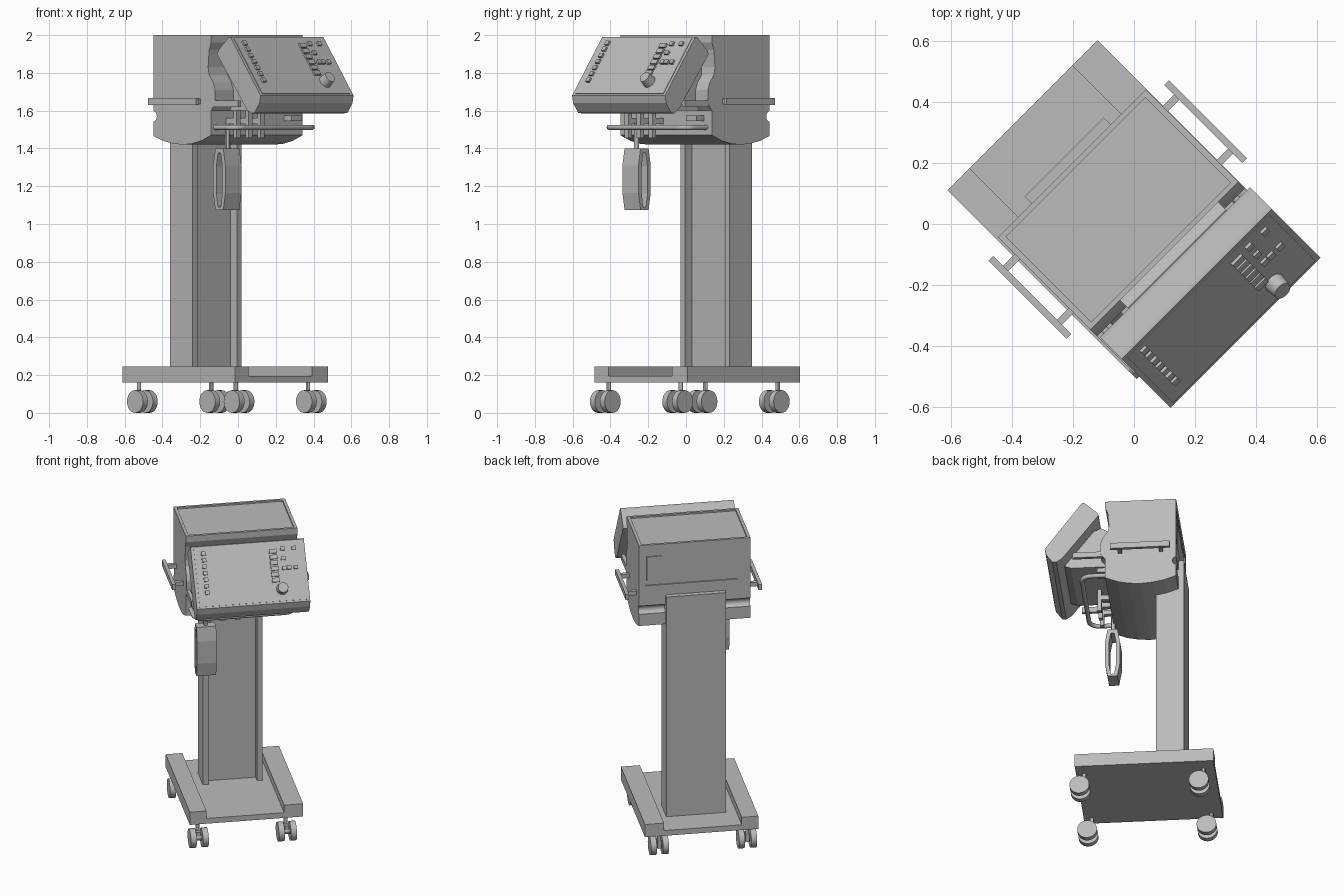
import bpy, bmesh, math
from mathutils import Matrix, Vector

cube = bpy.data.objects.get("Cube")
if cube:
    bpy.data.objects.remove(cube, do_unlink=True)

# The cart is modelled square to the axes and turned by 45 degrees
TURN = Matrix.Rotation(math.radians(45), 4, 'Z')

grey = bpy.data.materials.new("plain_grey")
grey.use_nodes = True
grey.diffuse_color = (0.5, 0.5, 0.5, 1)
grey.node_tree.nodes["Principled BSDF"].inputs["Base Color"].default_value = (0.5, 0.5, 0.5, 1)


def finish(name, bm, smooth=False):
    bmesh.ops.recalc_face_normals(bm, faces=bm.faces[:])
    bm.transform(TURN)
    mesh = bpy.data.meshes.new(name)
    bm.to_mesh(mesh)
    bm.free()
    mesh.materials.append(grey)
    ob = bpy.data.objects.new(name, mesh)
    bpy.context.collection.objects.link(ob)
    if smooth:
        bpy.ops.object.select_all(action='DESELECT')
        ob.select_set(True)
        bpy.context.view_layer.objects.active = ob
        bpy.ops.object.shade_smooth_by_angle(angle=math.radians(30))
    return ob


def box(name, x, y, z, place=Matrix()):
    """Box from three (low, high) ranges."""
    bm = bmesh.new()
    mid = Vector([(a + b) / 2 for a, b in (x, y, z)])
    size = [b - a for a, b in (x, y, z)]
    bmesh.ops.create_cube(bm, size=1, matrix=place @ Matrix.Translation(mid) @ Matrix.Diagonal((*size, 1)))
    return finish(name, bm)


def extrude(name, outline, x0, x1, smooth=False):
    """Side profile of (y, z) points swept from x0 to x1."""
    bm = bmesh.new()
    face = bm.faces.new([bm.verts.new((x0, y, z)) for y, z in outline])
    side = bmesh.ops.extrude_face_region(bm, geom=[face])["geom"]
    verts = [v for v in side if isinstance(v, bmesh.types.BMVert)]
    bmesh.ops.translate(bm, verts=verts, vec=(x1 - x0, 0, 0))
    return finish(name, bm, smooth)


def cylinder(name, r, h, place, r2=None, sides=24):
    bm = bmesh.new()
    bmesh.ops.create_cone(bm, cap_ends=True, segments=sides, radius1=r,
                          radius2=r if r2 is None else r2, depth=h, matrix=place)
    return finish(name, bm, True)


def carve(target, cutter):
    cutter.hide_render = True
    mod = target.modifiers.new("carve", 'BOOLEAN')
    mod.operation = 'DIFFERENCE'
    mod.solver = 'EXACT'
    mod.object = cutter
    bpy.ops.object.select_all(action='DESELECT')
    target.select_set(True)
    bpy.context.view_layer.objects.active = target
    bpy.ops.object.modifier_apply(modifier=mod.name)
    bpy.data.objects.remove(cutter, do_unlink=True)


ACROSS = Matrix.Rotation(math.pi / 2, 4, 'Y')
at = lambda x, y, z: Matrix.Translation((x, y, z))

# Base: floor plate with a raised rail on each side
base = box("base", (-0.354, 0.342), (-0.33, 0.511), (0.16, 0.245))
carve(base, box("base_cut", (-0.252, 0.225), (-0.5, 0.6), (0.195, 0.3)))

# Twin-wheel casters
for end, y in (("front", -0.281), ("back", 0.443)):
    for side, x in (("right", -0.298), ("left", 0.243)):
        name = f"{end}_{side}_caster"
        cylinder(name + "_stem", 0.012, 0.11, at(x, y, 0.11), sides=12)
        cylinder(name + "_axle", 0.02, 0.07, at(x, y - 0.025, 0.062) @ ACROSS, sides=12)
        box(name + "_fork", (x - 0.012, x + 0.012), (y - 0.04, y + 0.012), (0.05, 0.1))
        for n, off in enumerate((-0.037, 0.037)):
            cylinder(f"{name}_wheel_{n + 1}", 0.06, 0.036, at(x + off, y - 0.025, 0.06) @ ACROSS)

# Column: channel with two flanges to the front
box("column", (-0.19, 0.177), (0.2, 0.318), (0.19, 1.66))
for side, x in (("right", -0.19), ("left", 0.143)):
    box(f"column_{side}_flange", (x, x + 0.034), (0.149, 0.2), (0.19, 1.45))

# Main housing with a bowed underside and a stepped front
housing = extrude("housing", [
    (0.285, 2.0), (0.285, 1.465), (0.215, 1.44), (0.145, 1.426), (0.07, 1.42), (0, 1.425),
    (-0.07, 1.44), (-0.145, 1.47), (-0.145, 1.6), (-0.175, 1.64), (-0.175, 1.71),
    (-0.16, 1.75), (-0.13, 1.79), (-0.122, 1.83), (-0.13, 1.92), (-0.145, 1.96), (-0.145, 2.0)],
    -0.346, 0.339)
carve(housing, box("top_cut", (-0.327, 0.32), (-0.128, 0.268), (1.99, 2.1)))
carve(housing, box("back_cut", (-0.27, 0.3), (0.277, 0.4), (1.73, 1.94)))
carve(housing, cylinder("grip_cut", 0.028, 1, at(0, 0.29, 1.57) @ ACROSS))
box("back_socket_plate", (0.2, 0.29), (0.274, 0.283), (1.76, 1.92))

# Equipment rails on the housing sides
for side, s in (("right", -1), ("left", 1)):
    span = lambda a, b: tuple(sorted((s * a - 0.004, s * b - 0.004)))
    box(f"{side}_rail", span(0.397, 0.419), (-0.11, 0.252), (1.63, 1.667))
    for n, y in enumerate((-0.055, 0.195)):
        box(f"{side}_rail_post_{n + 1}", span(0.33, 0.405), (y - 0.012, y + 0.012), (1.635, 1.662))
    # Cheek arm carrying the control panel
    box(f"{side}_cheek_arm", span(0.32, 0.342), (-0.345, -0.14), (1.62, 1.655))

# Control panel wedge
extrude("control_panel", [
    (-0.285, 1.99), (-0.27, 1.988), (-0.195, 1.92), (-0.184, 1.9), (-0.405, 1.61),
    (-0.44, 1.586), (-0.465, 1.588), (-0.503, 1.64), (-0.511, 1.68)], -0.342, 0.354)

# Panel mount behind the control panel
extrude("panel_mount", [
    (-0.13, 1.84), (-0.18, 1.87), (-0.24, 1.84), (-0.41, 1.62), (-0.36, 1.6), (-0.13, 1.6)],
    -0.21, 0.247)

# Controls lie on the sloping panel face
TILT = Matrix.Rotation(0.941, 4, 'X')


def on_panel(x, y):
    z = 1.99 + (y + 0.285) * 0.31 / 0.226
    return at(x, y, z) @ TILT


box("panel_face", (-0.33, 0.33), (-0.18, 0.18), (-0.003, 0.003), on_panel(0.006, -0.398))


def button(name, x, y, w, h):
    box(name, (-w / 2, w / 2), (-h / 2, h / 2), (-0.002, 0.014), on_panel(x, y))


for i in range(7):
    button(f"side_button_{i + 1}", -0.269, -0.312 - i * 0.0237, 0.026, 0.024)
for i in range(6):
    button(f"menu_button_{i + 1}", 0.156, -0.322 - i * 0.021, 0.046, 0.026)
for i, (x, y) in enumerate([(0.215, -0.315), (0.286, -0.315), (0.215, -0.35),
                            (0.215, -0.385), (0.245, -0.385), (0.286, -0.385)]):
    button(f"key_{i + 1}", x, y, 0.026, 0.022)
cylinder("knob", 0.036, 0.05, on_panel(0.19, -0.46) @ at(0, 0, 0.025), 0.031)

# Front handle: bent tube
path = [(-0.315, -0.13), (-0.315, -0.235)]
for cx, start in ((-0.255, 180), (0.235, 270)):
    for k in range(7):
        a = math.radians(start + k * 15)
        path.append((cx + 0.06 * math.cos(a), -0.235 + 0.06 * math.sin(a)))
path.append((0.295, -0.13))
curve = bpy.data.curves.new("front_handle", 'CURVE')
curve.dimensions = '3D'
curve.bevel_depth = 0.014
curve.bevel_resolution = 3
curve.use_fill_caps = True
spline = curve.splines.new('POLY')
spline.points.add(len(path) - 1)
for p, (x, y) in zip(spline.points, path):
    p.co = (x, y, 1.512, 1)
curve.materials.append(grey)
handle = bpy.data.objects.new("front_handle", curve)
handle.matrix_world = TURN
bpy.context.collection.objects.link(handle)

# Stepped hooks under the housing front
for n, x in enumerate((-0.22, -0.13, -0.04)):
    box(f"hook_{n + 1}_arm", (x - 0.015, x + 0.015), (-0.225, -0.13), (1.53, 1.56))
    box(f"hook_{n + 1}_tip", (x - 0.015, x + 0.015), (-0.225, -0.2), (1.455, 1.6))
box("front_bracket", (0.2, 0.28), (-0.2, -0.13), (1.545, 1.575))

# Hanging paddle: loop with a slot, on a short stem
px, py = -0.225, -0.145
oval = lambda w, tip, low, high, taper: [
    (py - tip, low), (py + tip, low), (py + w, low + taper), (py + w, high - taper),
    (py + tip, high), (py - tip, high), (py - w, high - taper), (py - w, low + taper)]
paddle = extrude("hanging_paddle", oval(0.046, 0.03, 1.075, 1.4, 0.09), px - 0.06, px + 0.06)
carve(paddle, extrude("paddle_cut", oval(0.022, 0.01, 1.09, 1.375, 0.07), px - 0.1, px + 0.1))
cylinder("paddle_stem", 0.013, 0.14, at(px, py, 1.46), sides=12)
